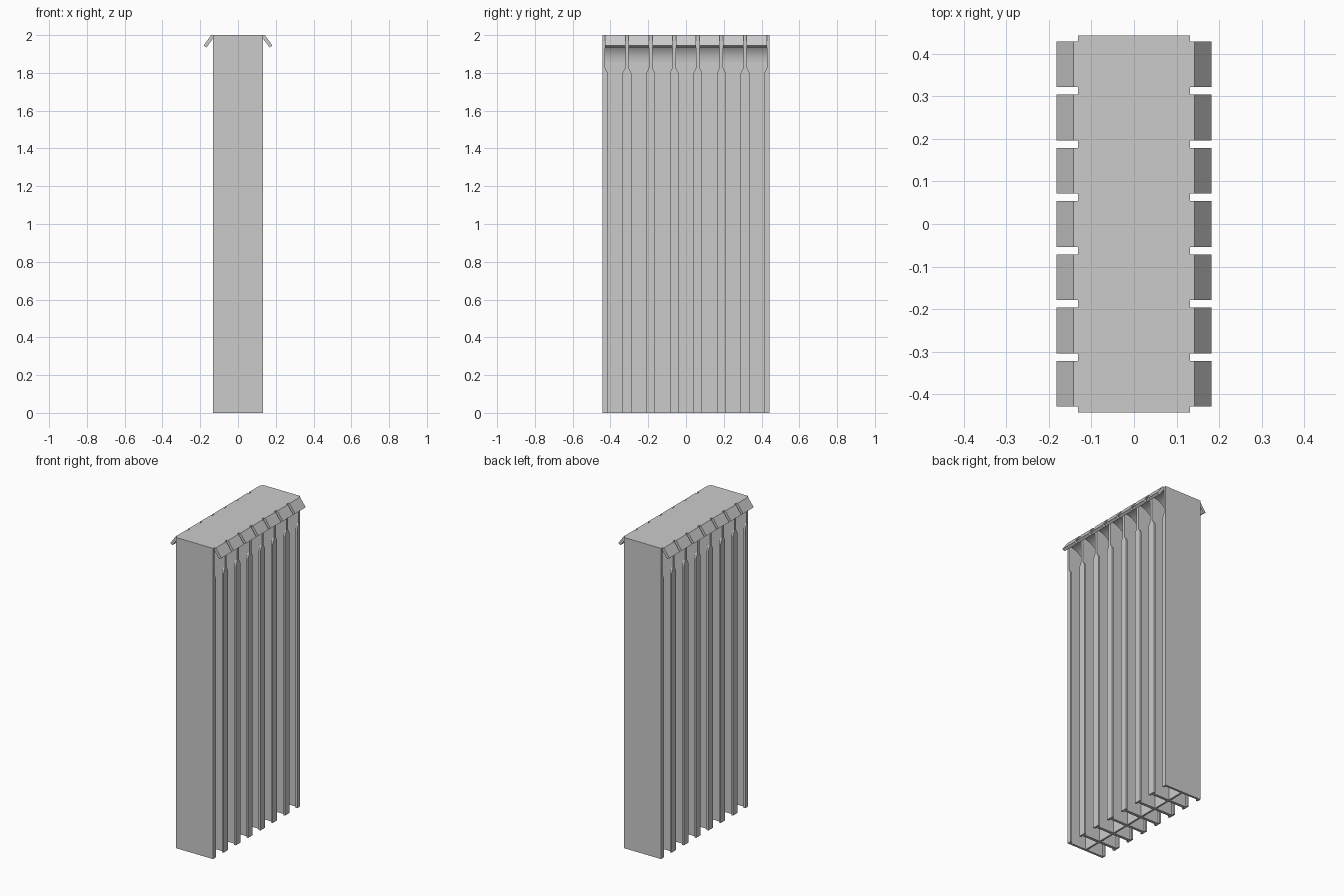
import bpy
import bmesh
from math import sin, cos, pi, radians

cube = bpy.data.objects.get("Cube")
if cube:
    bpy.data.objects.remove(cube, do_unlink=True)

grey = bpy.data.materials.new("painted_grey")
grey.use_nodes = True
colour = (0.6, 0.6, 0.6, 1)
grey.diffuse_color = colour
grey.node_tree.nodes["Principled BSDF"].inputs["Base Color"].default_value = colour

HEIGHT = 2.0
HALF_W = 0.132       # half depth along x
HALF_L = 0.4425      # half length along y
PITCH = 0.125        # spacing of the sections
BAY = 0.107          # clear gap between fins
FIN = PITCH - BAY    # fin thickness
LIP = 0.012          # flange thickness
WEB = 0.006          # half thickness of the central wall


def prism(name, points, axis, start, end):
    """Extrude a profile along x (points are y,z) or y (points are x,z)."""
    bm = bmesh.new()
    place = (lambda p, d: (d, p[0], p[1])) if axis == "x" else (lambda p, d: (p[0], d, p[1]))
    face = bm.faces.new([bm.verts.new(place(p, start)) for p in points])
    new = bmesh.ops.extrude_face_region(bm, geom=[face])["geom"]
    shift = (end - start, 0, 0) if axis == "x" else (0, end - start, 0)
    bmesh.ops.translate(bm, vec=shift, verts=[g for g in new if isinstance(g, bmesh.types.BMVert)])
    bmesh.ops.recalc_face_normals(bm, faces=bm.faces)
    mesh = bpy.data.meshes.new(name)
    bm.to_mesh(mesh)
    bm.free()
    mesh.materials.append(grey)
    obj = bpy.data.objects.new(name, mesh)
    bpy.context.collection.objects.link(obj)
    return obj


def rect(a0, a1, z0, z1):
    return [(a0, z0), (a1, z0), (a1, z1), (a0, z1)]


# Fins with flanges that narrow below the outlet
for i in range(8):
    y = (i - 3.5) * PITCH
    low, high = max(y - FIN / 2, -HALF_L), min(y + FIN / 2, HALF_L)
    wide_low, wide_high = max(y - 0.023, -HALF_L), min(y + 0.023, HALF_L)
    prism("fin", rect(low, high, 0, HEIGHT), "x", LIP - HALF_W, HALF_W - LIP)
    flange = [(wide_low, 0), (wide_high, 0), (wide_high, 1.8), (high, 1.828),
              (high, HEIGHT), (low, HEIGHT), (low, 1.828), (wide_low, 1.8)]
    for side in (-1, 1):
        prism("flange", flange, "x", side * (HALF_W - LIP), side * HALF_W)

# Central wall joining the fins
wall = prism("central_wall", rect(-WEB, WEB, 0, 1.9), "y", -HALF_L + 0.005, HALF_L - 0.005)

# Bay caps: flat top, sloping visors and curved air deflectors
RADIUS = HALF_W - WEB
arc = [(HALF_W - RADIUS * cos(t), 1.982 - RADIUS + RADIUS * sin(t))
       for t in (pi / 2 * (1 - k / 12) for k in range(13))]
half = [(0.142, HEIGHT), (0.182, 1.945), (0.167, 1.935)] + arc
cap = half + [(-x, z) for x, z in reversed(half)]
for i in range(7):
    y = (i - 3) * PITCH
    obj = prism("outlet_cap", cap, "y", y - BAY / 2, y + BAY / 2)
    bpy.ops.object.select_all(action="DESELECT")
    obj.select_set(True)
    bpy.context.view_layer.objects.active = obj
    bpy.ops.object.shade_smooth_by_angle(angle=radians(25))
